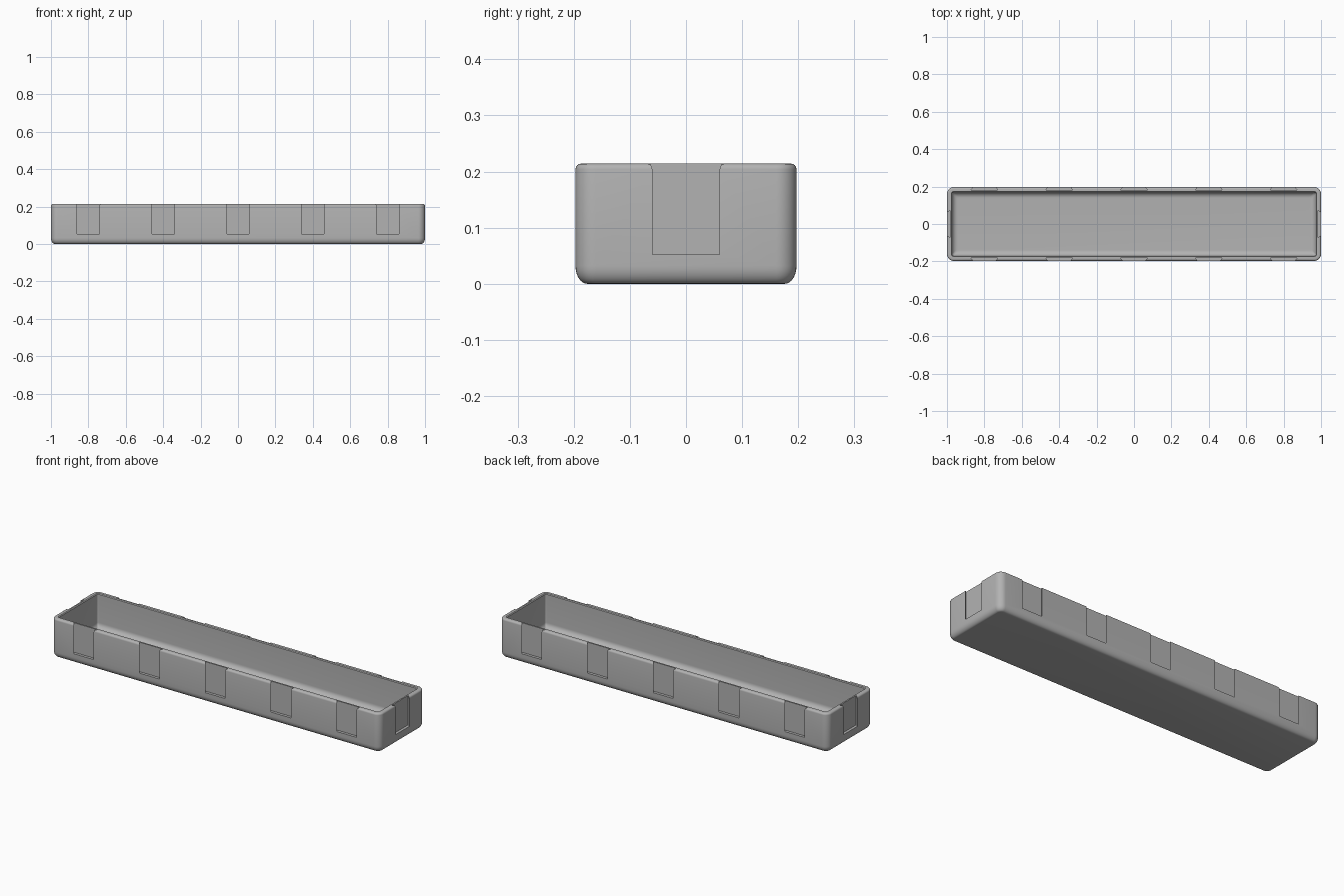
import bpy, bmesh
from math import sin, cos, pi, radians

if "Cube" in bpy.data.objects:
    bpy.data.objects.remove(bpy.data.objects["Cube"])

HX, HY, TOP = 1.0, 0.197, 0.214      # half length, half width, height
WALL, FLOOR = 0.027, 0.025
SLOT_Z, SLOT_DEPTH = 0.052, 0.015

grey = bpy.data.materials.new("plain grey")
grey.use_nodes = True
colour = (0.45, 0.45, 0.45, 1)
grey.diffuse_color = colour
grey.node_tree.nodes["Principled BSDF"].inputs["Base Color"].default_value = colour


def new_object(name, bm):
    bmesh.ops.recalc_face_normals(bm, faces=bm.faces)
    mesh = bpy.data.meshes.new(name)
    bm.to_mesh(mesh)
    bm.free()
    mesh.materials.append(grey)
    obj = bpy.data.objects.new(name, mesh)
    bpy.context.collection.objects.link(obj)
    return obj


def rounded_ring(bm, inset, z, radius, steps=8):
    """Rounded rectangle of vertices at one height."""
    ring = []
    for q, (sx, sy) in enumerate(((1, 1), (-1, 1), (-1, -1), (1, -1))):
        for i in range(steps + 1):
            a = (q + i / steps) * pi / 2
            ring.append(bm.verts.new((sx * (HX - inset - radius) + radius * cos(a),
                                      sy * (HY - inset - radius) + radius * sin(a), z)))
    return ring


def quarter(i, n):
    a = i / n * pi / 2
    return sin(a), 1 - cos(a)


# Wall section from the underside, over the rim, down to the inner floor
section = []
for i in range(9):                   # outer bottom edge
    s, c = quarter(i, 8)
    section.append((0.021 * (1 - s), 0.032 * c, 0.036 - 0.02 * (1 - s)))
for i in range(5):                   # outer rim edge
    s, c = quarter(i, 4)
    section.append((0.01 * c, TOP - 0.01 + 0.01 * s, 0.036 - 0.01 * c))
section.append((WALL - 0.004, TOP, 0.013))
section.append((WALL, TOP - 0.004, 0.01))
for i in range(9):                   # inner floor fillet
    s, c = quarter(i, 8)
    section.append((WALL + 0.03 * c, FLOOR + 0.03 * (1 - s), 0.01))

bm = bmesh.new()
rings = [rounded_ring(bm, *point) for point in section]
for low, high in zip(rings, rings[1:]):
    for i in range(len(low)):
        j = (i + 1) % len(low)
        bm.faces.new((low[i], low[j], high[j], high[i]))
bm.faces.new(rings[0])
bm.faces.new(rings[-1])
tray = new_object("tray", bm)

# Dovetail slots: each is an outward direction and a point on the wall
slots = [((0, s), (x * 0.4, s * HY)) for s in (-1, 1) for x in range(-2, 3)]
slots += [((s, 0), (s * HX, 0)) for s in (-1, 1)]
bm = bmesh.new()
for (nx, ny), (px, py) in slots:
    ends = []
    for z in (SLOT_Z, TOP + 0.05):
        ends.append([bm.verts.new((px + nx * d - ny * w, py + ny * d + nx * w, z))
                     for w, d in ((-0.072, -SLOT_DEPTH), (0.072, -SLOT_DEPTH),
                                  (0.06, 0), (0.06, 0.03), (-0.06, 0.03), (-0.06, 0))])
    for end in ends:
        bm.faces.new(end)
    for i in range(6):
        j = (i + 1) % 6
        bm.faces.new((ends[0][i], ends[0][j], ends[1][j], ends[1][i]))
cutter = new_object("slot_cutter", bm)
cutter.hide_render = True

cut = tray.modifiers.new("slots", "BOOLEAN")
cut.operation = "DIFFERENCE"
cut.solver = "EXACT"
cut.object = cutter
bpy.ops.object.select_all(action="DESELECT")
bpy.context.view_layer.objects.active = tray
tray.select_set(True)
bpy.ops.object.modifier_apply(modifier=cut.name)
bpy.data.objects.remove(cutter)
bpy.ops.object.shade_smooth_by_angle(angle=radians(30))
